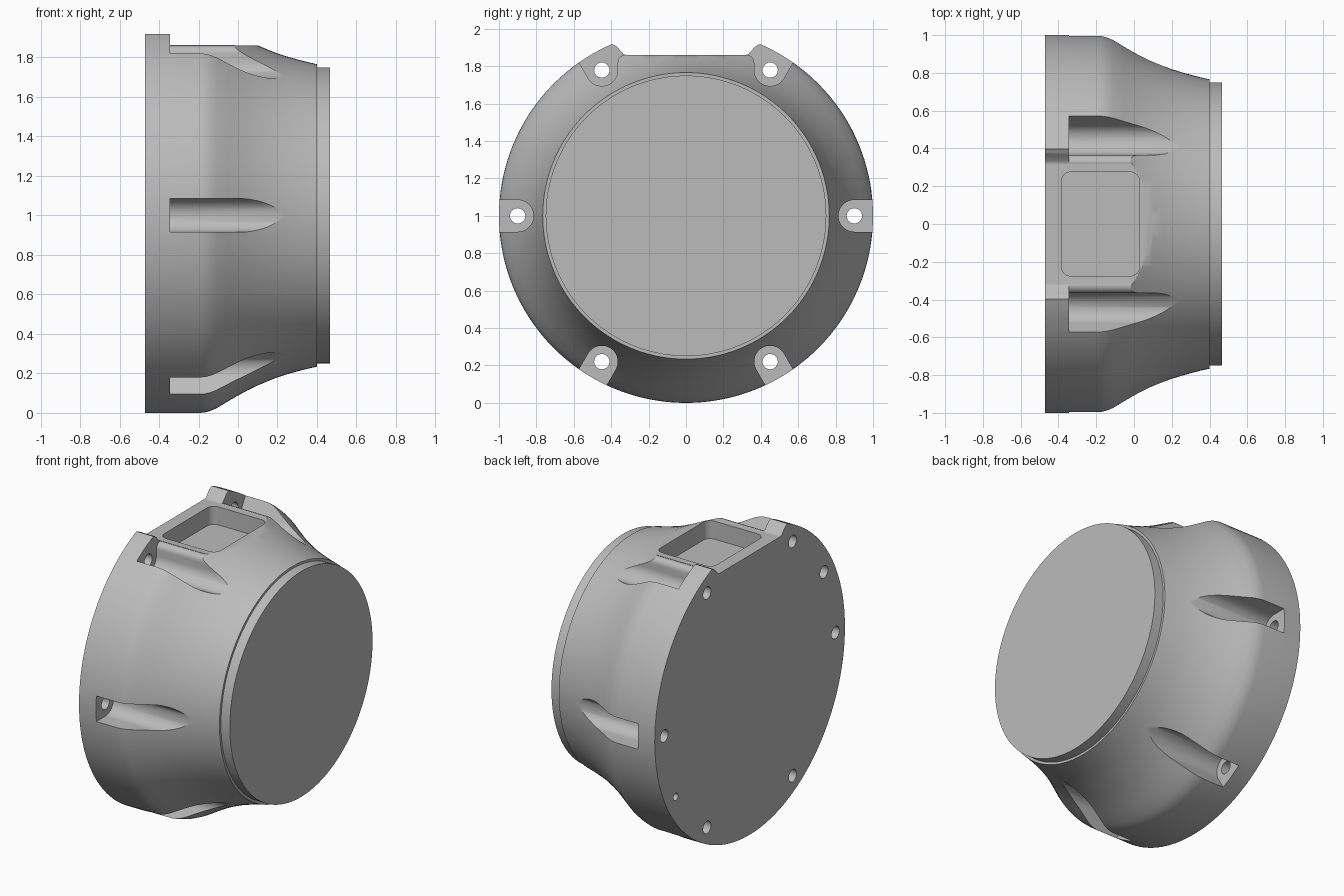
import bpy
import bmesh
from math import sin, cos, pi, radians
from mathutils import Matrix, Vector

cube = bpy.data.objects.get("Cube")
if cube:
    bpy.data.objects.remove(cube, do_unlink=True)

AXIS_Z = 1.0      # height of the housing axis, which runs along x
BACK, SEAT = -0.47, -0.345
BOLT_R, HOLE_R, SLOT_R = 0.9, 0.041, 0.085


def make_object(name, bm):
    bmesh.ops.recalc_face_normals(bm, faces=bm.faces)
    mesh = bpy.data.meshes.new(name)
    bm.to_mesh(mesh)
    bm.free()
    obj = bpy.data.objects.new(name, mesh)
    bpy.context.collection.objects.link(obj)
    return obj


def prism(name, outline, start, end, direction):
    """Extrude a closed outline of 3D points; start and end lie along direction."""
    bm = bmesh.new()
    d = Vector(direction)
    face = bm.faces.new([bm.verts.new(Vector(p) + d * start) for p in outline])
    new = bmesh.ops.extrude_face_region(bm, geom=[face])["geom"]
    moved = [v for v in new if isinstance(v, bmesh.types.BMVert)]
    bmesh.ops.translate(bm, verts=moved, vec=d * (end - start))
    return make_object(name, bm)


def axial_prism(name, yz, start, end):
    return prism(name, [(0, y, AXIS_Z + z) for y, z in yz], start, end, (1, 0, 0))


def arc(cx, cy, r, a0, a1, steps):
    angles = [radians(a0 + (a1 - a0) * i / steps) for i in range(steps + 1)]
    return [(cx + r * cos(a), cy + r * sin(a)) for a in angles]


def cut(target, cutter):
    mod = target.modifiers.new("cut", "BOOLEAN")
    mod.operation = "DIFFERENCE"
    mod.solver = "EXACT"
    mod.object = cutter
    bpy.context.view_layer.objects.active = target
    bpy.ops.object.modifier_apply(modifier=mod.name)
    bpy.data.objects.remove(cutter, do_unlink=True)


# Turned body: straight flange, rounded shoulder, concave flare, stepped nose
profile = [(BACK, 0), (BACK, 1), (-0.19, 1), (-0.165, 0.997), (-0.14, 0.99),
           (-0.11, 0.977), (-0.05, 0.941), (0, 0.912), (0.05, 0.885),
           (0.1, 0.861), (0.15, 0.84), (0.2, 0.82), (0.25, 0.804),
           (0.3, 0.79), (0.35, 0.777), (0.4, 0.766), (0.4, 0.75),
           (0.465, 0.75), (0.465, 0)]
bm = bmesh.new()
verts = [bm.verts.new((x, r, 0)) for x, r in profile]
edges = [bm.edges.new(pair) for pair in zip(verts, verts[1:])]
bmesh.ops.spin(bm, geom=verts + edges, cent=(0, 0, 0), axis=(1, 0, 0),
               angle=2 * pi, steps=144, use_duplicate=False)
bmesh.ops.remove_doubles(bm, verts=bm.verts, dist=0.0001)
bmesh.ops.translate(bm, verts=bm.verts, vec=(0, 0, AXIS_Z))
body = make_object("housing_body", bm)

# Flat on top, with rounded ears left standing at each side
ear = [(0.32, 0.86), (0.335, 0.866), (0.365, 0.9), (0.378, 0.911),
       (0.395, 0.917), (0.41, 0.93), (0.41, 1.1)]
cut(body, axial_prism("flat_cutter", ear + [(-y, z) for y, z in reversed(ear)], -0.6, 0.6))

# Bolt slots: U shapes open to the rim
slot = [(1.2, -SLOT_R)] + arc(BOLT_R, 0, SLOT_R, -90, -270, 24) + [(1.2, SLOT_R)]
for deg in (0, 180, 240, 300):
    turn = Matrix.Rotation(radians(deg), 2)
    cut(body, axial_prism("slot_cutter", [tuple(turn @ Vector(p)) for p in slot], SEAT, 0.6))

# The two upper slots have a vertical inner wall rounded into the flat
c, s = cos(radians(60)), sin(radians(60))
upper = [(1.2 * c + SLOT_R * s, 1.2 * s - SLOT_R * c)]
upper += arc(BOLT_R * c, BOLT_R * s, SLOT_R, -30, -180, 20)
upper += arc(0.325, 0.82, 0.04, 0, 90, 6) + [(0.325, 1.2), (0.6, 1.2)]
for side in (1, -1):
    cut(body, axial_prism("slot_cutter", [(side * y, z) for y, z in upper], SEAT, 0.6))

# Through bolt holes, then two blind dowel holes in the back
holes = [(60 * i, HOLE_R, SEAT + 0.1) for i in range(6)]
holes += [(150, HOLE_R, BACK + 0.1), (330, 0.025, BACK + 0.1)]
for deg, r, depth in holes:
    a = radians(deg)
    circle = arc(BOLT_R * cos(a), BOLT_R * sin(a), r, 0, 345, 23)
    cut(body, axial_prism("hole_cutter", circle, -0.6, depth))

# Rounded rectangular pocket in the flat
corners = [(-0.02, 0.225, 0), (-0.335, 0.225, 90), (-0.335, -0.225, 180), (-0.02, -0.225, 270)]
rounded = [p for x, y, a in corners for p in arc(x, y, 0.05, a, a + 90, 8)]
cut(body, prism("pocket_cutter", [(x, y, 0) for x, y in rounded], 1.74, 2.1, (0, 0, 1)))

# Single grey finish
grey = bpy.data.materials.new("plain_grey")
grey.use_nodes = True
colour = (0.5, 0.5, 0.5, 1)
grey.diffuse_color = colour
grey.node_tree.nodes["Principled BSDF"].inputs["Base Color"].default_value = colour
body.data.materials.clear()
body.data.materials.append(grey)

bpy.ops.object.select_all(action="DESELECT")
body.select_set(True)
bpy.context.view_layer.objects.active = body
bpy.ops.object.shade_smooth_by_angle(angle=radians(30))
